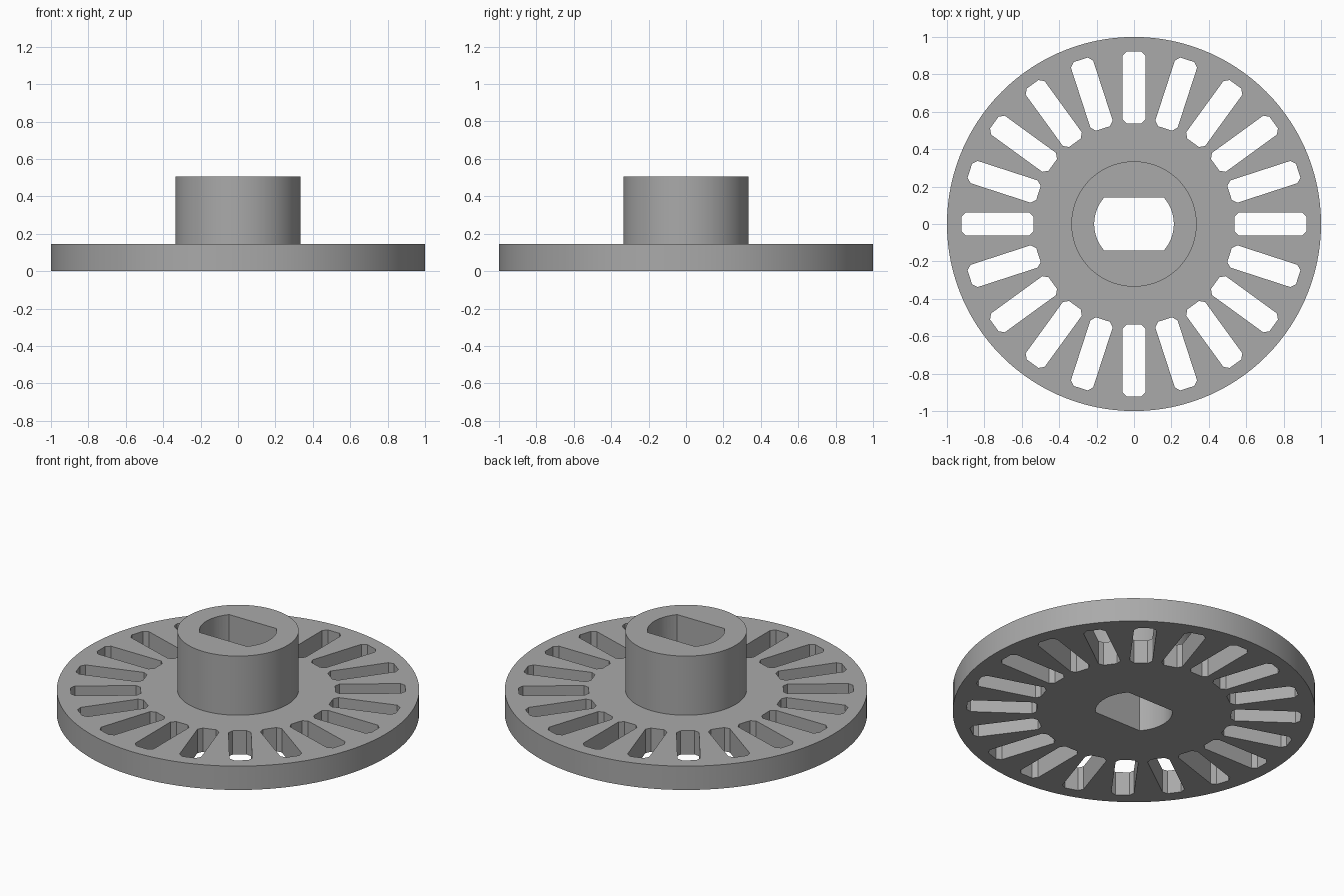
import bpy
import bmesh
from math import asin, cos, pi, sin
from mathutils import Matrix, Vector

DISC_R, DISC_H = 1.0, 0.145
HUB_R, HUB_H = 0.335, 0.505
BORE_R, BORE_FLAT = 0.213, 0.142
SLOTS, SLOT_IN, SLOT_OUT, SLOT_HALF = 20, 0.537, 0.923, 0.0625
CHAMFER = 0.024
SEGMENTS = 120

if "Cube" in bpy.data.objects:
    bpy.data.objects.remove(bpy.data.objects["Cube"])

grey = bpy.data.materials.new("plain grey")
grey.use_nodes = True
colour = (0.4, 0.4, 0.4, 1)
grey.diffuse_color = colour
grey.node_tree.nodes["Principled BSDF"].inputs["Base Color"].default_value = colour


def make_object(name, bm):
    bmesh.ops.recalc_face_normals(bm, faces=bm.faces)
    mesh = bpy.data.meshes.new(name)
    bm.to_mesh(mesh)
    bm.free()
    mesh.materials.append(grey)
    obj = bpy.data.objects.new(name, mesh)
    bpy.context.collection.objects.link(obj)
    return obj


def add_prism(bm, outline, bottom, top, angle=0):
    """Extrude a flat outline upwards, turned about the axle."""
    turn = Matrix.Rotation(angle, 3, "Z")
    face = bm.faces.new([bm.verts.new(turn @ Vector((x, y, bottom))) for x, y in outline])
    result = bmesh.ops.extrude_face_region(bm, geom=[face])
    verts = [v for v in result["geom"] if isinstance(v, bmesh.types.BMVert)]
    bmesh.ops.translate(bm, verts=verts, vec=(0, 0, top - bottom))


# Disc and raised hub, turned from one stepped profile
bm = bmesh.new()
profile = [(0, 0), (DISC_R, 0), (DISC_R, DISC_H), (HUB_R, DISC_H), (HUB_R, HUB_H), (0, HUB_H)]
verts = [bm.verts.new((r, 0, z)) for r, z in profile]
edges = [bm.edges.new(pair) for pair in zip(verts, verts[1:])]
bmesh.ops.spin(bm, geom=verts + edges, cent=(0, 0, 0), axis=(0, 0, 1),
               angle=2 * pi, steps=SEGMENTS, use_merge=True)
bmesh.ops.remove_doubles(bm, verts=bm.verts, dist=0.0001)
wheel = make_object("slotted_wheel", bm)

# Radial slots with clipped corners
cutter = bmesh.new()
middle, half = (SLOT_IN + SLOT_OUT) / 2, (SLOT_OUT - SLOT_IN) / 2
slot = []
for sx, sy in ((1, 1), (-1, 1), (-1, -1), (1, -1)):
    side = (middle + sx * (half - CHAMFER), sy * SLOT_HALF)
    end = (middle + sx * half, sy * (SLOT_HALF - CHAMFER))
    slot += [end, side] if sx * sy > 0 else [side, end]
for i in range(SLOTS):
    add_prism(cutter, slot, -0.1, DISC_H + 0.1, i * 2 * pi / SLOTS)

# Bore through the hub with two flat sides
reach = asin(BORE_FLAT / BORE_R)
arc = [reach * (2 * i / 16 - 1) for i in range(17)]
bore = [(BORE_R * cos(a + turn), BORE_R * sin(a + turn)) for turn in (0, pi) for a in arc]
add_prism(cutter, bore, -0.1, HUB_H + 0.1)
cutter_obj = make_object("slot_and_bore_cutter", cutter)
cutter_obj.hide_render = True

# Cut the openings and discard the cutter
bpy.context.view_layer.objects.active = wheel
wheel.select_set(True)
cut = wheel.modifiers.new("openings", "BOOLEAN")
cut.operation = "DIFFERENCE"
cut.solver = "EXACT"
cut.object = cutter_obj
bpy.ops.object.modifier_apply(modifier=cut.name)
bpy.data.objects.remove(cutter_obj)

bpy.ops.object.select_all(action="DESELECT")
wheel.select_set(True)
bpy.ops.object.shade_smooth_by_angle(angle=pi / 6)
